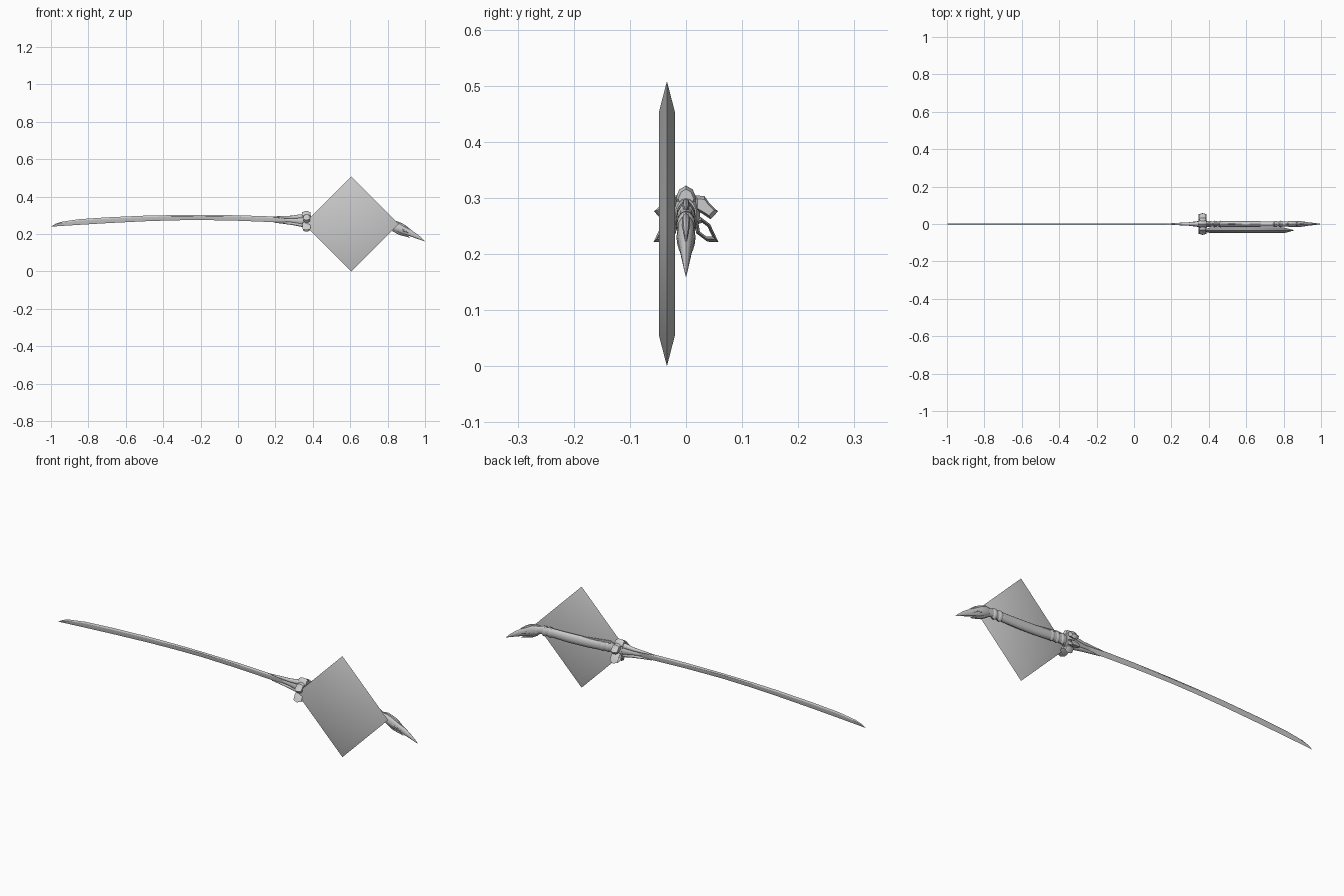
import bpy, bmesh, math

if "Cube" in bpy.data.objects:
    bpy.data.objects.remove(bpy.data.objects["Cube"])


def finish(name, bm, mirror=False, angle=35, bevel=0):
    bmesh.ops.recalc_face_normals(bm, faces=bm.faces)
    me = bpy.data.meshes.new(name)
    bm.to_mesh(me)
    bm.free()
    ob = bpy.data.objects.new(name, me)
    bpy.context.collection.objects.link(ob)
    if bevel:
        b = ob.modifiers.new("Bevel", 'BEVEL')
        b.width, b.segments = bevel, 2
    if mirror:
        ob.modifiers.new("Mirror", 'MIRROR').use_axis = (False, True, False)
    bpy.ops.object.select_all(action='DESELECT')
    ob.select_set(True)
    bpy.context.view_layer.objects.active = ob
    bpy.ops.object.shade_smooth_by_angle(angle=math.radians(angle))
    return ob


def loft(name, stations, sides=12, y=0, **kw):
    """Elliptical sections along x: (x, centre z, half width, half height)."""
    bm = bmesh.new()
    rings = []
    for x, z, hy, hz in stations:
        rings.append([bm.verts.new((x, y + hy * math.sin(2 * math.pi * i / sides),
                                    z + hz * math.cos(2 * math.pi * i / sides)))
                      for i in range(sides)])
    for a, b in zip(rings, rings[1:]):
        for i in range(sides):
            j = (i + 1) % sides
            bm.faces.new((a[i], a[j], b[j], b[i]))
    bm.faces.new(rings[0])
    bm.faces.new(rings[-1])
    return finish(name, bm, **kw)


def petal(name, outer, x0, x1, hole=None, **kw):
    """Leaf in the yz plane, optionally pierced, extruded along x."""
    bm = bmesh.new()
    cy = sum(p[0] for p in outer) / len(outer)
    cz = sum(p[1] for p in outer) / len(outer)
    n = len(outer)

    def ring(s, x):
        return [bm.verts.new((x, cy + (p[0] - cy) * s, cz + (p[1] - cz) * s)) for p in outer]
    if hole:
        xm = (x0 + x1) / 2
        loops = [ring(1, xm), ring((1 + hole) / 2, x0), ring(hole, xm), ring((1 + hole) / 2, x1)]
        pairs = list(zip(loops, loops[1:] + loops[:1]))
    else:
        loops = [ring(.7, x0), ring(1, x0 + (x1 - x0) * .3),
                 ring(1, x0 + (x1 - x0) * .7), ring(.7, x1)]
        pairs = list(zip(loops, loops[1:]))
        bm.faces.new(loops[0])
        bm.faces.new(loops[-1])
    for a, b in pairs:
        for i in range(n):
            j = (i + 1) % n
            bm.faces.new((a[i], a[j], b[j], b[i]))
    return finish(name, bm, **kw)


# curved blade: x, cutting edge z, spine z
bm = bmesh.new()
rings = []
for x, lo, hi in [(-.998, .239, .2405), (-.975, .241, .255), (-.945, .243, .265), (-.85, .249, .279),
                  (-.7, .258, .289), (-.5, .268, .298), (-.35, .273, .301), (-.2, .275, .302),
                  (0, .271, .300), (.15, .265, .295), (.34, .255, .288)]:
    t = .0012 if x < -.99 else (.003 if x < -.7 else .004)
    r = hi - lo
    rings.append([bm.verts.new((x, y, z)) for y, z in
                  [(0, hi), (t, hi - r * .25), (t * .8, lo + r * .4), (0, lo),
                   (-t * .8, lo + r * .4), (-t, hi - r * .25)]])
for a, b in zip(rings, rings[1:]):
    for i in range(6):
        bm.faces.new((a[i], a[(i + 1) % 6], b[(i + 1) % 6], b[i]))
bm.faces.new(rings[0])
bm.faces.new(rings[-1])
finish("blade", bm, angle=25)

# collar gripping the blade root
loft("collar_core", [(.25, .274, .004, .008), (.29, .273, .009, .013),
                     (.325, .271, .013, .02), (.36, .27, .018, .03)])
loft("collar_upper_prong", [(.17, .292, .002, .001), (.23, .29, .006, .006),
                            (.29, .289, .009, .009), (.325, .292, .012, .012), (.36, .294, .014, .014)])
loft("collar_lower_prong", [(.19, .262, .002, .001), (.24, .26, .006, .005),
                            (.29, .256, .009, .008), (.325, .251, .011, .01), (.36, .246, .013, .012)])

# guard: hub, crest and paired leaves
loft("guard_hub", [(.345, .27, .018, .028), (.355, .27, .025, .036),
                   (.375, .27, .025, .036), (.39, .269, .019, .029)], 16)
petal("guard_crest", [(0, .322), (.012, .315), (.02, .297), (.012, .28),
                      (-.012, .28), (-.02, .297), (-.012, .315)], .342, .388)
petal("guard_upper_leaf", [(.015, .305), (.033, .303), (.042, .290), (.057, .276),
                           (.044, .262), (.032, .27), (.015, .28)], .35, .385, mirror=True)
petal("guard_lower_leaf", [(.014, .262), (.026, .266), (.043, .253), (.058, .221),
                           (.038, .222), (.018, .237)], .345, .388, hole=.55, mirror=True)
petal("guard_chin", [(.012, .25), (.016, .236), (0, .213), (-.016, .236), (-.012, .25)], .347, .385)

# grip with raised bands at each end
loft("grip", [(.37, .27, .016, .026), (.41, .267, .014, .022), (.47, .262, .015, .023),
              (.55, .256, .015, .024), (.65, .252, .015, .024), (.74, .251, .014, .022),
              (.80, .250, .013, .02), (.84, .24, .014, .02)], 16)
for i, (x, z) in enumerate([(.405, .268), (.435, .266), (.465, .263), (.755, .251), (.785, .25)]):
    loft(f"grip_band_{i + 1}", [(x - .012, z, .013, .021), (x - .004, z, .0175, .0265),
                                (x + .006, z, .0165, .025), (x + .013, z, .012, .02)])
loft("grip_spine", [(.39, .29, .004, .004), (.43, .290, .007, .008), (.5, .283, .006, .006),
                    (.58, .276, .002, .003)], 8)

# beaked pommel with swept crests
loft("pommel_head", [(.81, .247, .011, .019), (.835, .241, .0165, .027), (.865, .23, .016, .027),
                     (.895, .217, .013, .021), (.925, .204, .010, .018), (.96, .186, .006, .012),
                     (.985, .171, .003, .006), (1, .161, .0006, .001)])
loft("pommel_jaw", [(.825, .226, .006, .01), (.86, .207, .010, .011), (.89, .195, .008, .007),
                    (.92, .181, .001, .001)], 8)
loft("pommel_crest", [(.80, .268, .001, .001), (.835, .263, .007, .01), (.87, .251, .007, .01),
                      (.895, .24, .005, .007), (.925, .221, .001, .002)], 8)
loft("pommel_side_ridge", [(.82, .235, .002, .003), (.855, .232, .006, .008),
                           (.885, .219, .005, .006), (.915, .205, .001, .001)], 8, y=.011, mirror=True)

# diamond plate beside the grip, thinning to its rim
bm = bmesh.new()
loops = [[bm.verts.new((.605 + r * c, y, .254 + r * s)) for c, s in ((1, 0), (0, 1), (-1, 0), (0, -1))]
         for y, r in ((-.048, .2), (-.034, .254), (-.02, .2))]
for a, b in zip(loops, loops[1:]):
    for i in range(4):
        j = (i + 1) % 4
        bm.faces.new((a[i], a[j], b[j], b[i]))
bm.faces.new(loops[0])
bm.faces.new(loops[-1])
finish("diamond_plate", bm, angle=35)
